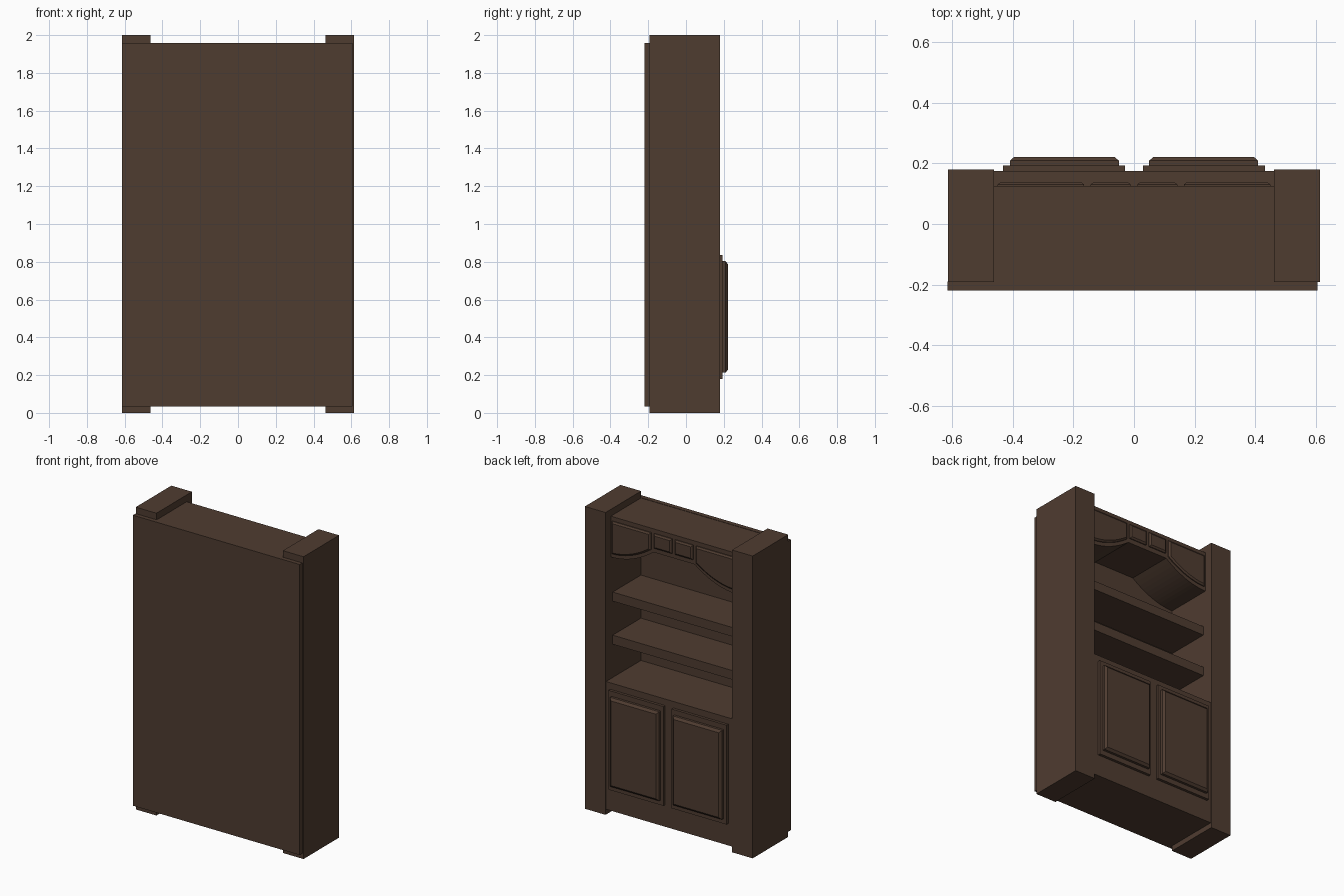
import bpy, bmesh
from mathutils import Vector

if "Cube" in bpy.data.objects:
    bpy.data.objects.remove(bpy.data.objects["Cube"])

wood = bpy.data.materials.new("dark_wood")
wood.diffuse_color = (0.078, 0.045, 0.03, 1)
wood.use_nodes = True
wood.node_tree.nodes["Principled BSDF"].inputs["Base Color"].default_value = wood.diffuse_color


def prism(name, outline, y0, y1, inset=0, rise=0):
    """Extrude an x-z outline from y0 to y1, with an optional chamfered +y face."""
    bm = bmesh.new()
    base = bm.faces.new([bm.verts.new((x, y0, z)) for x, z in outline])
    ext = bmesh.ops.extrude_face_region(bm, geom=[base])["geom"]
    verts = [v for v in ext if isinstance(v, bmesh.types.BMVert)]
    bmesh.ops.translate(bm, verts=verts, vec=Vector((0, y1 - y0, 0)))
    if not any(all(abs(v.co.y - y0) < 1e-6 for v in f.verts) for f in bm.faces):
        bm.faces.new([v for v in bm.verts if abs(v.co.y - y0) < 1e-6][:len(outline)])
    bmesh.ops.recalc_face_normals(bm, faces=bm.faces[:])
    if inset:
        front = [f for f in bm.faces if f.normal.y > 0.99]
        bmesh.ops.inset_region(bm, faces=front, thickness=inset, depth=rise,
                               use_even_offset=True)
    me = bpy.data.meshes.new(name)
    bm.to_mesh(me)
    bm.free()
    me.materials.append(wood)
    ob = bpy.data.objects.new(name, me)
    bpy.context.collection.objects.link(ob)
    return ob


def rect(x0, x1, z0, z1):
    return [(x0, z0), (x1, z0), (x1, z1), (x0, z1)]


def arch(x, z_end=1.685, z_mid=1.80):
    """Height of the header's scooped lower edge at x."""
    t = min((0.46 - abs(x)) / 0.31, 1)
    return z_end + (z_mid - z_end) * t * t


# Back board, lower cabinet and shelves
prism("back_board", rect(-0.615, 0.605, 0.035, 1.957), -0.22, -0.19)
prism("lower_cabinet", rect(-0.463, 0.463, 0.035, 0.88), -0.19, 0.175)
for i, z in enumerate((1.10, 1.385)):
    prism(f"shelf_{i + 1}", rect(-0.463, 0.463, z, z + 0.06), -0.19, 0.105)

# Arched header
N = 12
left = [-0.463 + 0.313 * i / N for i in range(N + 1)]
xs = left + [-x for x in reversed(left)]
prism("arched_header",
      [(x, arch(max(-0.46, min(0.46, x)))) for x in xs] + [(0.463, 1.955), (-0.463, 1.955)],
      -0.19, 0.125)

for side, s in (("left", -1), ("right", 1)):
    # Corner posts
    prism(f"{side}_post", rect(*sorted((s * 0.463, s * 0.614)), 0, 2), -0.192, 0.18)
    # Doors with raised panels
    prism(f"{side}_door", rect(*sorted((s * 0.03, s * 0.432)), 0.18, 0.837), 0.175, 0.193)
    prism(f"{side}_door_panel", rect(*sorted((s * 0.05, s * 0.41)), 0.213, 0.803),
          0.193, 0.209, 0.015, 0.013)
    # Raised header panels
    prism(f"{side}_small_header_panel", rect(*sorted((s * 0.011, s * 0.143)), 1.83, 1.927),
          0.125, 0.131, 0.011, 0.008)
    px = [0.165 + 0.285 * i / N for i in range(N + 1)]
    outline = [(s * x, arch(x) + 0.026) for x in px] + [(s * 0.45, 1.927), (s * 0.165, 1.927)]
    prism(f"{side}_large_header_panel", outline, 0.125, 0.131, 0.011, 0.008)
